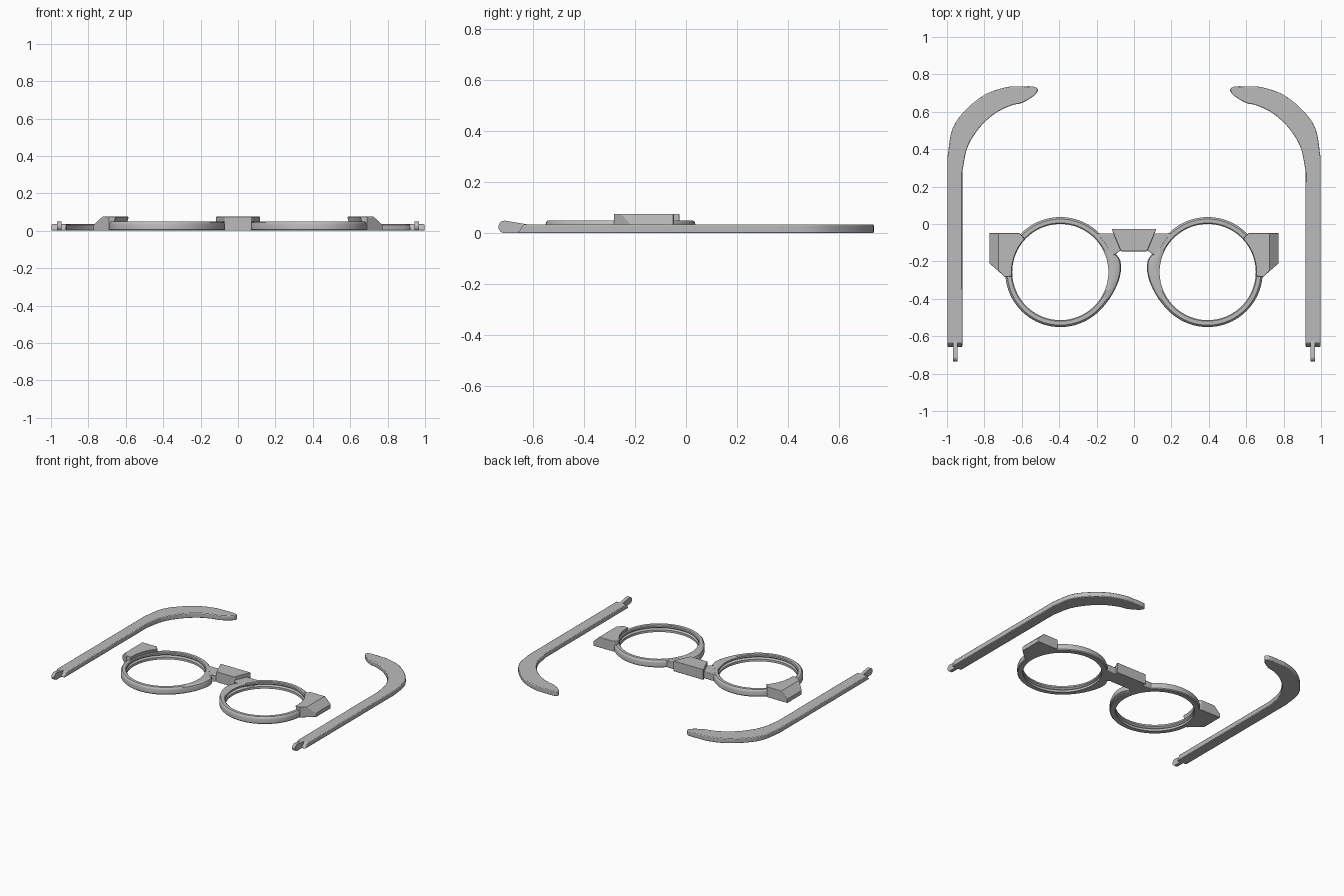
import bpy, bmesh, math
from mathutils import Vector

if "Cube" in bpy.data.objects:
    bpy.data.objects.remove(bpy.data.objects["Cube"], do_unlink=True)

grey = bpy.data.materials.new("frame_grey")
grey.use_nodes = True
grey.diffuse_color = (0.5, 0.5, 0.5, 1)
grey.node_tree.nodes["Principled BSDF"].inputs["Base Color"].default_value = (0.5, 0.5, 0.5, 1)

LENS = Vector((0.394, -0.257))   # lens opening centre
R_IN, R_OUT = 0.257, 0.294


def finish(name, bm, side=1, bevel=0.0, angle=35):
    """Mirror to one side, make the object, shade it and soften its edges."""
    for v in bm.verts:
        v.co.x *= side
    bmesh.ops.recalc_face_normals(bm, faces=bm.faces[:])
    mesh = bpy.data.meshes.new(name)
    bm.to_mesh(mesh)
    bm.free()
    mesh.materials.append(grey)
    ob = bpy.data.objects.new(name, mesh)
    bpy.context.collection.objects.link(ob)
    bpy.ops.object.select_all(action='DESELECT')
    bpy.context.view_layer.objects.active = ob
    ob.select_set(True)
    bpy.ops.object.shade_smooth_by_angle(angle=math.radians(angle))
    if bevel:
        mod = ob.modifiers.new("soft_edges", 'BEVEL')
        mod.width, mod.segments, mod.limit_method = bevel, 2, 'ANGLE'
        mod.angle_limit = math.radians(50)
    return ob


def prism(points, low, high):
    """Extrude a plan outline between two heights."""
    bm = bmesh.new()
    face = bm.faces.new([bm.verts.new((x, y, low)) for x, y in points])
    top = bmesh.ops.extrude_face_region(bm, geom=[face])["geom"]
    for v in top:
        if isinstance(v, bmesh.types.BMVert):
            v.co.z = high
    return bm


def smooth_path(points, steps=6):
    """Catmull-Rom curve through the points."""
    pts = [Vector(p) for p in points]
    pts = [2 * pts[0] - pts[1]] + pts + [2 * pts[-1] - pts[-2]]
    out = []
    for a, b, c, d in zip(pts, pts[1:], pts[2:], pts[3:]):
        for i in range(steps):
            t = i / steps
            out.append(0.5 * (2 * b + (c - a) * t + (2 * a - 5 * b + 4 * c - d) * t * t
                              + (3 * b - a - 3 * c + d) * t ** 3))
    return out + [pts[-2]]


def arc(centre, radius, start, end, count):
    return [centre + radius * Vector((math.cos(a), math.sin(a))) for a in
            (math.radians(start + (end - start) * i / count) for i in range(count + 1))]


def nose_pad(deg):
    """Extra rim width beside the nose."""
    d = deg - 170
    return 0.033 * math.exp(-(d / (10 if d < 0 else 28)) ** 2)


def rim(name, side):
    # cross-section as (share of width, height), with a lens groove inside
    section = [(0, 0), (0.85, 0), (1, 0.006), (1, 0.034), (0.92, 0.044), (0.72, 0.05),
               (0.15, 0.05), (0, 0.045), (0, 0.034), (0.32, 0.025), (0, 0.016)]
    bm = bmesh.new()
    loops = []
    for i in range(96):
        deg = i * 3.75
        width = R_OUT - R_IN + nose_pad(deg)
        a = math.radians(deg)
        loops.append([bm.verts.new((LENS.x + (R_IN + s * width) * math.cos(a),
                                    LENS.y + (R_IN + s * width) * math.sin(a), z))
                      for s, z in section])
    n = len(section)
    for i, ring in enumerate(loops):
        nxt = loops[(i + 1) % len(loops)]
        for j in range(n):
            k = (j + 1) % n
            bm.faces.new((ring[j], nxt[j], nxt[k], ring[k]))
    finish(name, bm, side)


def end_piece(name, side):
    # block hugging the lens opening, with a sloped outer top
    inner = arc(LENS, R_IN + 0.002, -5, 43, 12)
    outline = [(0.69, -0.283)] + [(0.773, -0.21), (0.773, -0.048), (0.612, -0.048)]
    bm = prism(outline + [tuple(p) for p in reversed(inner)], 0, 0.075)
    for v in bm.verts:                       # lower edge stays clear of the groove
        flat = v.co.xy - LENS
        if v.co.z < 0.01 and flat.length < 0.262:
            v.co.xy = LENS + flat * 1.1
    cut = bmesh.ops.bisect_plane(bm, geom=bm.verts[:] + bm.edges[:] + bm.faces[:],
                                 plane_co=(0.725, 0, 0.075), plane_no=(0.045, 0, 0.048),
                                 clear_outer=True)["geom_cut"]
    bmesh.ops.contextual_create(bm, geom=[e for e in cut if isinstance(e, bmesh.types.BMEdge)])
    finish(name, bm, side, 0.003)


def temple(name, side):
    # hooked arm outline: outer edge, round tip, inner edge
    hook = [(0.997, 0.36), (0.972, 0.505), (0.906, 0.604), (0.8, 0.69), (0.69, 0.73),
            (0.62, 0.735), (0.54, 0.735), (0.514, 0.717), (0.537, 0.684), (0.6, 0.647),
            (0.655, 0.634), (0.74, 0.593), (0.826, 0.515), (0.89, 0.41), (0.918, 0.28)]
    outline = [(0.918, -0.66), (0.997, -0.66)] + [tuple(p) for p in smooth_path(hook)]
    bm = prism(outline, 0, 0.035)
    for v in bm.verts:                       # sloped front end
        if v.co.y < -0.6 and v.co.z > 0.02:
            v.co.y = -0.635
    finish(name, bm, side, 0.005)


def hinge_tongue(name, side):
    # rounded lug standing on edge, with a pin hole
    pin = Vector((-0.711, 0.0245))
    lug = [(-0.62, 0.034)] + [tuple(p) for p in arc(pin, 0.0245, 80, 270, 20)] + [(-0.62, 0)]
    bm = prism(lug, 0.945, 0.969)
    for v in bm.verts:
        v.co = v.co.zxy
    tongue = finish(name, bm, side)
    bm = prism([tuple(p) for p in arc(pin, 0.009, 0, 345, 23)], 0.93, 0.98)
    for v in bm.verts:
        v.co = v.co.zxy
    cutter = finish(name + "_hole_cutter", bm, side)
    cutter.hide_render = True
    cutter.hide_set(True)
    cutter.display_type = 'WIRE'
    mod = tongue.modifiers.new("pin_hole", 'BOOLEAN')
    mod.object, mod.solver = cutter, 'EXACT'
    bpy.context.view_layer.objects.active = tongue
    bpy.ops.object.modifier_apply(modifier=mod.name)
    bpy.data.objects.remove(cutter, do_unlink=True)


def bridge_arm(name, side):
    # short link between the rim and the bridge block
    outline = [(0.05, -0.05), (0.205, -0.05), (0.19, -0.09), (0.14, -0.15),
               (0.115, -0.168), (0.1, -0.163), (0.075, -0.143), (0.05, -0.143)]
    finish(name, prism(outline, 0, 0.0495), side, 0.004)


for label, side in (("left", 1), ("right", -1)):
    rim(label + "_rim", side)
    end_piece(label + "_end_piece", side)
    bridge_arm(label + "_bridge_arm", side)
    temple(label + "_temple", side)
    hinge_tongue(label + "_hinge_tongue", side)

# tapered nose bridge block
finish("bridge_block", prism([(-0.12, -0.026), (-0.07, -0.146), (0.07, -0.146), (0.12, -0.026)],
                             0, 0.075), 1, 0.003)
